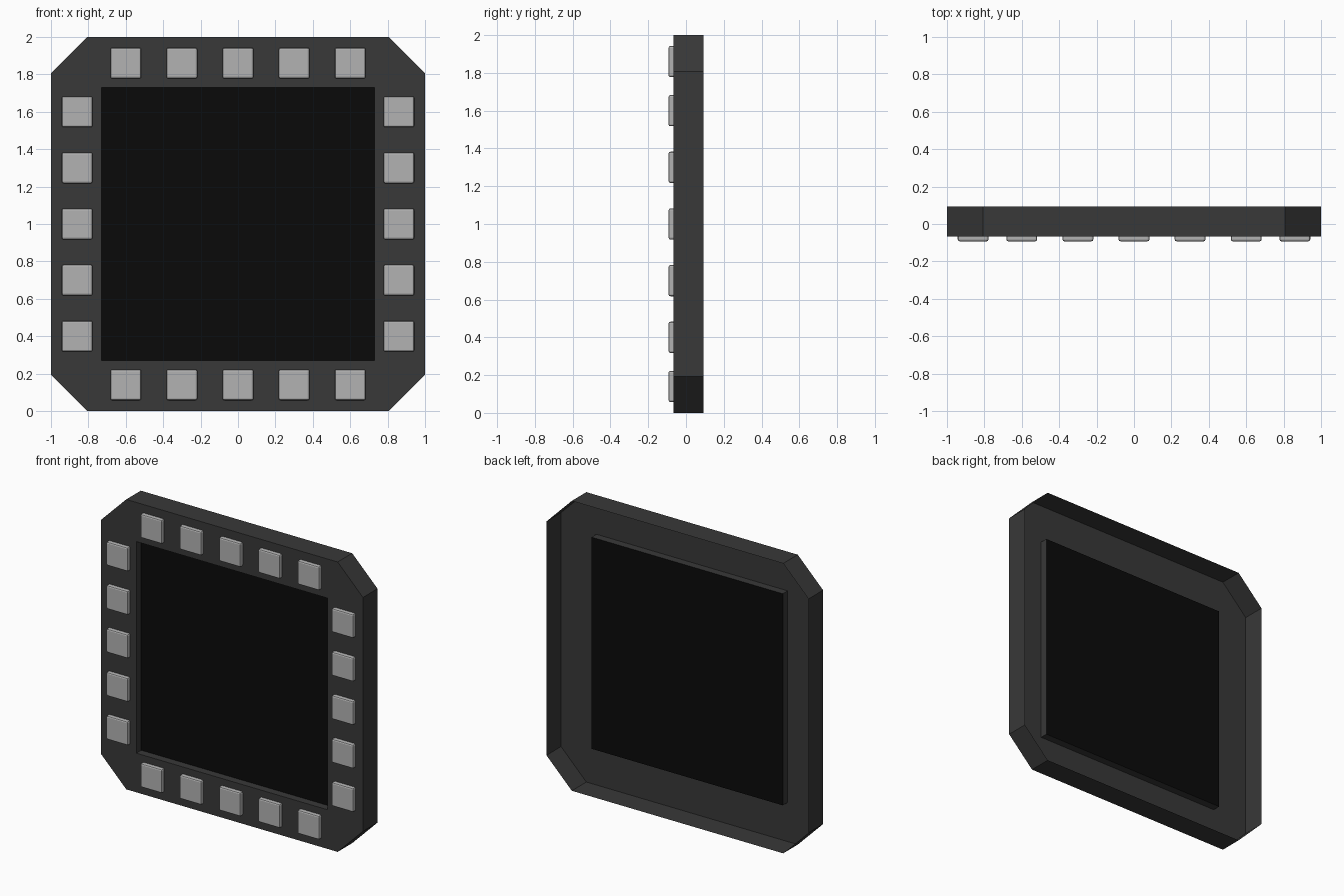
import bpy, bmesh
from mathutils import Vector

if "Cube" in bpy.data.objects:
    bpy.data.objects.remove(bpy.data.objects["Cube"])

FRONT, BACK, PANEL, TIP = -0.066, 0.0925, -0.013, -0.0925
C, H = 0.193, 0.73          # corner chamfer, screen half width


def material(name, v):
    m = bpy.data.materials.new(name)
    m.diffuse_color = (v, v, v, 1)
    m.use_nodes = True
    m.node_tree.nodes["Principled BSDF"].inputs["Base Color"].default_value = m.diffuse_color
    return m


def make_object(name, bm, mat):
    me = bpy.data.meshes.new(name)
    bm.to_mesh(me)
    bm.free()
    ob = bpy.data.objects.new(name, me)
    bpy.context.collection.objects.link(ob)
    me.materials.append(mat)
    return ob


def loop(bm, pts, y):
    return [bm.verts.new((x, y, z + 1)) for x, z in pts]


def bridge(bm, a, b):
    n = len(a)
    for i in range(n):
        j = (i + 1) % n
        bm.faces.new((a[i], a[j], b[j], b[i]))


dark = material("dark_grey", 0.04)
black = material("black", 0.003)
grey = material("light_grey", 0.45)

k = 1 - C
octagon = [(-k, -1), (k, -1), (1, -k), (1, k), (k, 1), (-k, 1), (-1, k), (-1, -k)]
square = [(-H, -H), (H, -H), (H, H), (-H, H)]

# Open-backed bezel: outer wall, front ring, recess wall around the screen
bm = bmesh.new()
rim = loop(bm, octagon, BACK)
outer = loop(bm, octagon, FRONT)
inner = loop(bm, square, FRONT)
deep = loop(bm, square, PANEL)
bridge(bm, outer, rim)
bridge(bm, deep, inner)
for i in range(4):
    j = (i + 1) % 4
    a, b, c = outer[2 * i], outer[2 * i + 1], outer[(2 * i + 2) % 8]
    bm.faces.new((a, b, inner[j], inner[i]))
    bm.faces.new((b, c, inner[j]))
make_object("bezel", bm, dark)

# Recessed screen
bm = bmesh.new()
bm.faces.new(loop(bm, square, PANEL))
make_object("screen", bm, black)


# Soft-edged buttons standing on the bezel, open where they meet it
def button(name, x, z, s=0.0825):
    bm = bmesh.new()
    pts = [(x - s, z - s), (x + s, z - s), (x + s, z + s), (x - s, z + s)]
    base, top = loop(bm, pts, FRONT), loop(bm, pts, TIP)
    bridge(bm, top, base)
    bm.faces.new(top)
    edges = [e for e in bm.edges if not e.is_boundary]
    bmesh.ops.bevel(bm, geom=edges, offset=0.01, segments=2, profile=0.5, affect='EDGES')
    make_object(name, bm, grey)


for i in range(5):
    t = (i - 2) * 0.3
    button(f"button_top_{i}", t, 0.86)
    button(f"button_bottom_{i}", t, -0.86)
    button(f"button_left_{i}", -0.86, t)
    button(f"button_right_{i}", 0.86, t)
